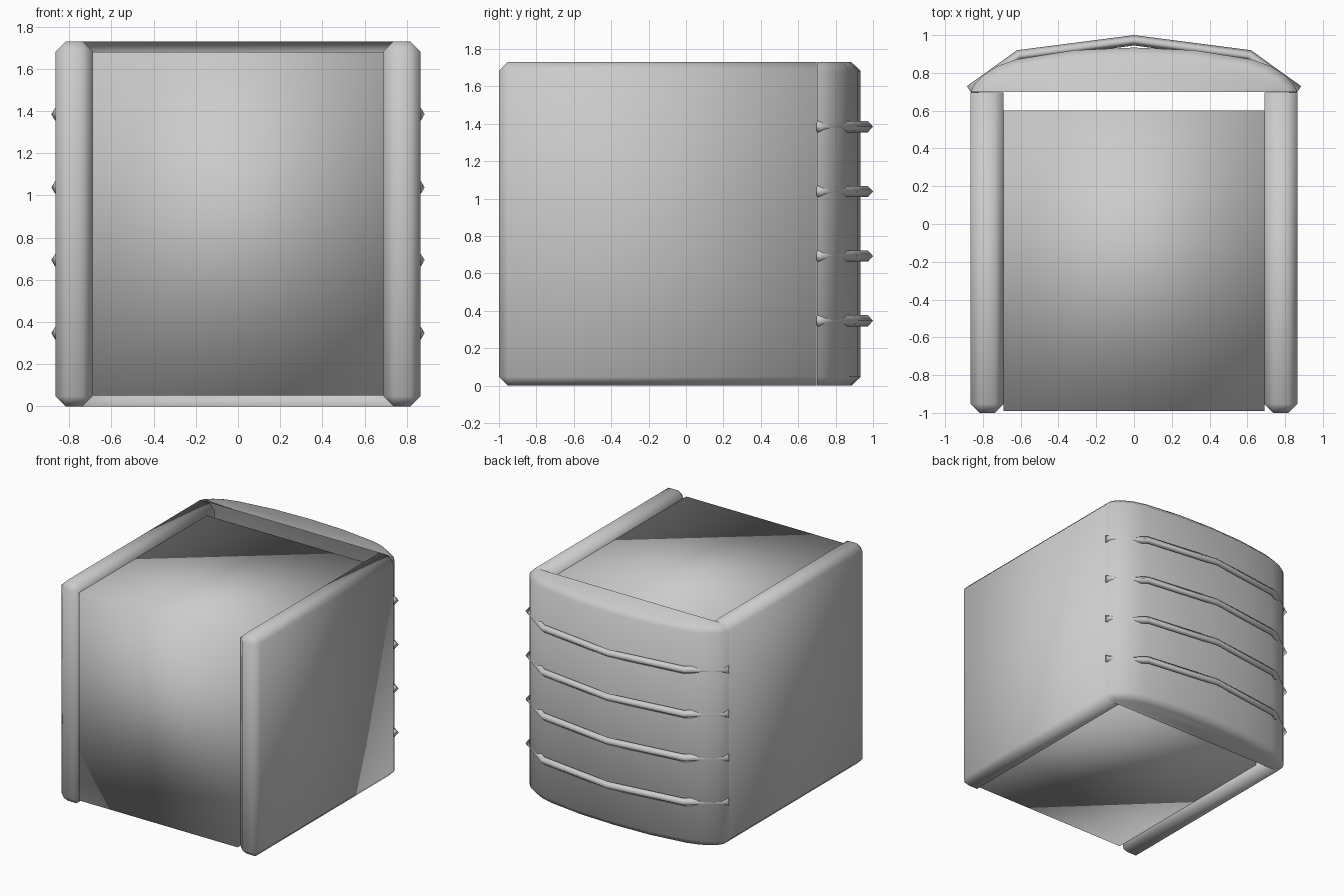
import bpy, bmesh
from mathutils import Vector

if "Cube" in bpy.data.objects:
    bpy.data.objects.remove(bpy.data.objects["Cube"])

H = 1.73  # overall height


def finish(name, bm, smooth=True):
    bmesh.ops.recalc_face_normals(bm, faces=bm.faces)
    me = bpy.data.meshes.new(name)
    bm.to_mesh(me)
    bm.free()
    for p in me.polygons:
        p.use_smooth = smooth
    ob = bpy.data.objects.new(name, me)
    bpy.context.collection.objects.link(ob)
    return ob


def box(lo, hi):
    bm = bmesh.new()
    bmesh.ops.create_cube(bm, size=1)
    for v in bm.verts:
        v.co = Vector([(a + b) / 2 + c * (b - a) for a, b, c in zip(lo, hi, v.co)])
    return bm


# Central block
finish("core_block", box((-0.69, -0.99, 0.05), (0.69, 0.60, 1.68)))

# Side panels: chamfered everywhere except around the rear face
for side, x0, x1 in (("left", -0.865, -0.69), ("right", 0.69, 0.865)):
    bm = box((x0, -1, 0), (x1, 0.697, H))
    edges = [e for e in bm.edges if min(v.co.y for v in e.verts) < 0]
    bmesh.ops.bevel(bm, geom=edges, offset=0.047, segments=1,
                    affect='EDGES', profile=0.5)
    finish(side + "_panel", bm)

# Bowed rear shell, open on its inner side
half = [(0.865, 0.70), (0.845, 0.738), (0.80, 0.787), (0.72, 0.838),
        (0.62, 0.872), (0.32, 0.92)]
profile = half + [(0, 0.934)] + [(-x, y) for x, y in reversed(half)]
bm = bmesh.new()
rings = []
for z, sx, sy in ((0, 0.945, 0.79), (0.047, 1, 1), (H - 0.047, 1, 1), (H, 0.945, 0.79)):
    rings.append([bm.verts.new((x * sx, 0.70 + (y - 0.70) * sy, z)) for x, y in profile])
for a, b in zip(rings, rings[1:]):
    for i in range(len(profile) - 1):
        bm.faces.new((a[i], a[i + 1], b[i + 1], b[i]))
bm.faces.new(rings[0][::-1])
bm.faces.new(rings[-1])
shell = finish("rear_shell", bm)

# Diamond-section ribs wrapped around the rear shell
inner_half = [(0.85, 0.677), (0.764, 0.737), (0.60, 0.865)]
outer_half = [(0.885, 0.73), (0.80, 0.79), (0.62, 0.92)]


def mirrored(points, mid):
    return points + [mid] + [(-x, y) for x, y in reversed(points)]


inner = mirrored(inner_half, (0, 0.945))
outer = mirrored(outer_half, (0, 1.0))
for n, z in enumerate((0.347, 0.693, 1.038, 1.385)):
    bm = bmesh.new()
    rings = []
    for (ix, iy), (ox, oy) in zip(inner, outer):
        mx, my = (ix + ox) / 2, (iy + oy) / 2
        rings.append([bm.verts.new(c) for c in (
            (ix, iy, z), (mx, my, z + 0.03), (ox, oy, z), (mx, my, z - 0.03))])
    for a, b in zip(rings, rings[1:]):
        for i in range(4):
            j = (i + 1) % 4
            bm.faces.new((a[i], a[j], b[j], b[i]))
    bm.faces.new(rings[0])
    bm.faces.new(rings[-1])
    finish("rear_rib_%d" % (n + 1), bm)
